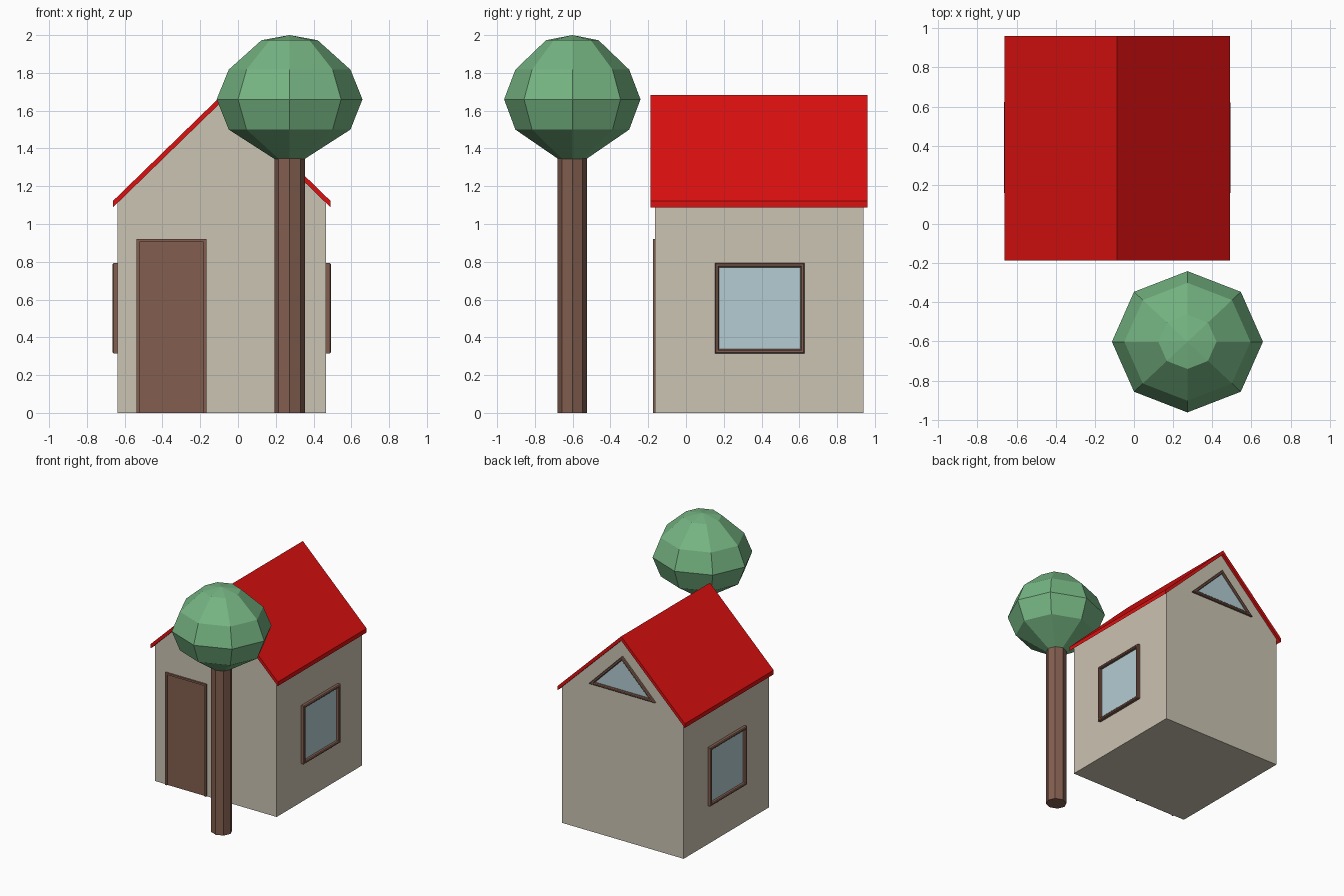
import bpy, bmesh, math
from mathutils import Vector

if "Cube" in bpy.data.objects:
    bpy.data.objects.remove(bpy.data.objects["Cube"])


def material(name, rgb):
    m = bpy.data.materials.new(name)
    m.diffuse_color = (*rgb, 1)
    m.use_nodes = True
    m.node_tree.nodes["Principled BSDF"].inputs["Base Color"].default_value = m.diffuse_color
    return m


WALL = material("beige wall", (0.597, 0.546, 0.445))
ROOF = material("red roof", (0.72, 0.005, 0.005))
WOOD = material("brown wood", (0.223, 0.112, 0.078))
GLASS = material("pale blue glass", (0.456, 0.604, 0.644))
LEAF = material("green leaves", (0.178, 0.456, 0.223))


def build(name, verts, faces, mat):
    bm = bmesh.new()
    vs = [bm.verts.new(v) for v in verts]
    for f in faces:
        bm.faces.new([vs[i] for i in f])
    bmesh.ops.recalc_face_normals(bm, faces=bm.faces)
    me = bpy.data.meshes.new(name)
    bm.to_mesh(me)
    bm.free()
    me.materials.append(mat)
    ob = bpy.data.objects.new(name, me)
    bpy.context.collection.objects.link(ob)
    return ob


def loft(name, rings, mat, cap=True, loop=False):
    """Skin a list of equal rings; cap the ends or join last to first."""
    n = len(rings[0])
    verts = [p for r in rings for p in r]
    faces = []
    for k in range(len(rings) if loop else len(rings) - 1):
        a, b = k * n, (k + 1) % len(rings) * n
        faces += [(a + i, a + (i + 1) % n, b + (i + 1) % n, b + i) for i in range(n)]
    if cap and not loop:
        faces += [tuple(range(n)), tuple(range(len(verts) - n, len(verts)))]
    return build(name, verts, faces, mat)


def prism(name, outline, place, d0, d1, mat):
    return loft(name, [[place(u, v, d) for u, v in outline] for d in (d0, d1)], mat)


def inset(outline, w):
    """Inset a counter-clockwise convex outline by w with mitred corners."""
    out, n = [], len(outline)
    for i in range(n):
        p, q, r = (Vector(outline[(i + k) % n]) for k in (-1, 0, 1))
        a, b = (q - p).normalized(), (r - q).normalized()
        na, nb = Vector((-a.y, a.x)), Vector((-b.y, b.x))
        out.append(tuple(q + (na + nb) * w / (1 + na.dot(nb))))
    return out


def window(name, outline, place, depth, width=0.022, ch=0.006):
    # chamfered frame around a thin pane
    section = [(0, -0.01), (0, depth - ch), (ch, depth), (width - ch, depth),
               (width, depth - ch), (width, -0.01)]
    rings = [[place(u, v, d) for u, v in inset(outline, w)] for w, d in section]
    loft(name + "_frame", rings, WOOD, loop=True)
    prism(name + "_glass", inset(outline, width - 0.004), place, -0.003, 0.004, GLASS)


def rect(u0, u1, v0, v1):
    return [(u0, v0), (u1, v0), (u1, v1), (u0, v1)]


# House extents
CX, HALF = -0.086, 0.551
FRONT, BACK = -0.164, 0.94
RIDGE, EAVE, OVER, THICK = 1.682, 1.121, 0.577, 0.034


def along_y(u, v, d):
    return (CX + u, d, v)


# Walls with gables
wall_top = RIDGE - THICK - (RIDGE - EAVE) * HALF / OVER
prism("house_walls", [(-HALF, 0), (HALF, 0), (HALF, wall_top), (0, RIDGE - THICK),
                      (-HALF, wall_top)], along_y, FRONT, BACK, WALL)

# Folded roof sheet
prism("roof", [(-OVER, EAVE - THICK), (0, RIDGE - THICK), (OVER, EAVE - THICK),
               (OVER, EAVE), (0, RIDGE), (-OVER, EAVE)], along_y, -0.187, 0.962, ROOF)

# Side windows
for side, name in ((-1, "left"), (1, "right")):
    window(name + "_window", rect(0.153, 0.627, 0.315, 0.793),
           lambda u, v, d, s=side: (CX + s * (HALF + d), u, v), 0.028)

# Triangular window in the back gable
window("gable_window", [(-0.30, 1.213), (0.30, 1.213), (0, 1.513)],
       lambda u, v, d: (CX - u, BACK + d, v), 0.02)


# Door panel and its frame
def on_front(u, v, d):
    return (u, FRONT - d, v)


D0, D1, DT, DW = -0.537, -0.167, 0.92, 0.015
prism("door_panel", rect(D0 + DW, D1 - DW, 0, DT - DW), on_front, -0.004, 0.003, WOOD)
prism("door_frame", [(D0, 0), (D0 + DW, 0), (D0 + DW, DT - DW), (D1 - DW, DT - DW),
                     (D1 - DW, 0), (D1, 0), (D1, DT), (D0, DT)],
      on_front, -0.004, 0.012, WOOD)

# Tree: eight-sided trunk and crown
TX, TY = 0.273, -0.602


def ring(rx, ry, z):
    return [(TX + rx * math.cos(i * math.pi / 4), TY + ry * math.sin(i * math.pi / 4), z)
            for i in range(8)]


loft("tree_trunk", [ring(0.081, 0.077, z) for z in (0, 1.36)], WOOD)
profile = [(0.21, 1.345), (0.835, 1.50), (1, 1.66), (0.835, 1.817), (0.385, 1.973), (0.002, 2.0)]
loft("tree_crown", [ring(0.386 * r, 0.361 * r, z) for r, z in profile], LEAF)
